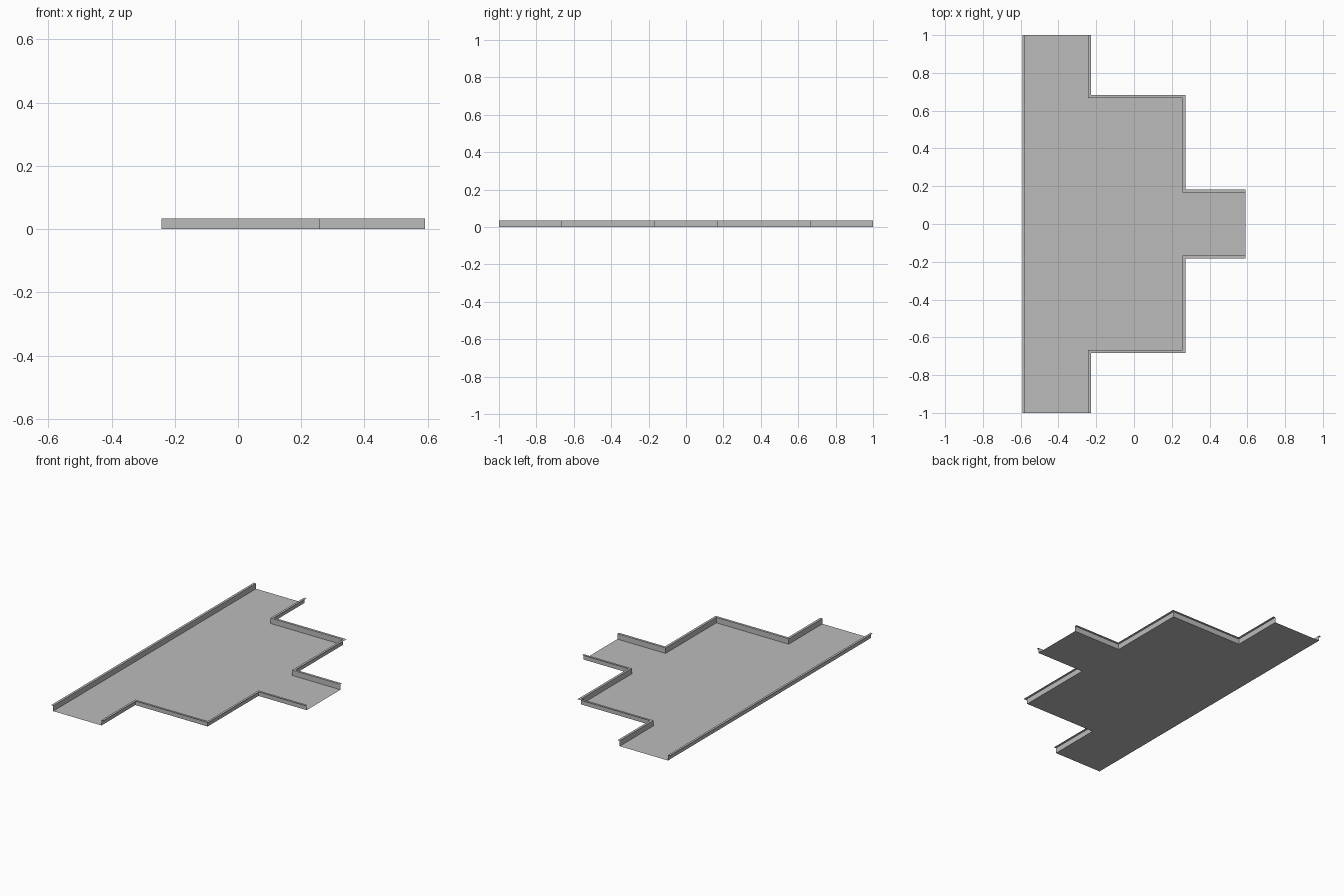
import bpy

cube = bpy.data.objects.get("Cube")
if cube:
    bpy.data.objects.remove(cube, do_unlink=True)

# Main dimensions of the folded sheet-metal tray
WIDTH = 1 / 3          # clear width of each channel
STEP = 0.5             # size of each stepped corner
HEIGHT = 0.034         # flange height
LIP = 0.015            # outward lip on top of the flange
X_END = (2 * WIDTH + STEP + LIP) / 2
X_BACK = LIP - X_END
X_NECK = X_BACK + WIDTH
X_STEP = X_NECK + STEP
Y_ARM = WIDTH / 2
Y_STEP = Y_ARM + STEP

steel = bpy.data.materials.new("grey_steel")
steel.use_nodes = True
colour = (0.5, 0.5, 0.5, 1)
steel.diffuse_color = colour
steel.node_tree.nodes["Principled BSDF"].inputs["Base Color"].default_value = colour


def add_mesh(name, verts, faces):
    mesh = bpy.data.meshes.new(name)
    mesh.from_pydata(verts, [], faces)
    mesh.materials.append(steel)
    mesh.update()
    obj = bpy.data.objects.new(name, mesh)
    bpy.context.collection.objects.link(obj)
    return obj


def add_flange(name, path, lip_path, flip=False):
    """Upright wall along a path, with a flat lip folded outward on top."""
    n = len(path)
    verts = [(x, y, 0) for x, y in path]
    verts += [(x, y, HEIGHT) for x, y in path]
    verts += [(x, y, HEIGHT) for x, y in lip_path]
    faces = []
    for row in (0, n):
        for i in range(row, row + n - 1):
            quad = (i, i + 1, i + 1 + n, i + n)
            faces.append(quad[::-1] if flip else quad)
    return add_mesh(name, verts, faces)


# Stepped edge on the back half, from the long channel to the side arm
edge = [(X_NECK, 1), (X_NECK, Y_STEP), (X_STEP, Y_STEP),
        (X_STEP, Y_ARM), (X_END, Y_ARM)]
lip = [(min(x + LIP, X_END), min(y + LIP, 1)) for x, y in edge]


def mirrored(points):
    return [(x, -y) for x, y in points]


# Flat floor following both stepped edges
outline = [(X_BACK, 1), (X_BACK, -1)] + mirrored(edge) + edge[::-1]
add_mesh("tray_floor", [(x, y, 0) for x, y in outline], [range(len(outline))])

# Flanges
add_flange("stepped_flange_back", edge, lip)
add_flange("stepped_flange_front", mirrored(edge), mirrored(lip), flip=True)
add_flange("straight_flange", [(X_BACK, -1), (X_BACK, 1)],
           [(-X_END, -1), (-X_END, 1)])
